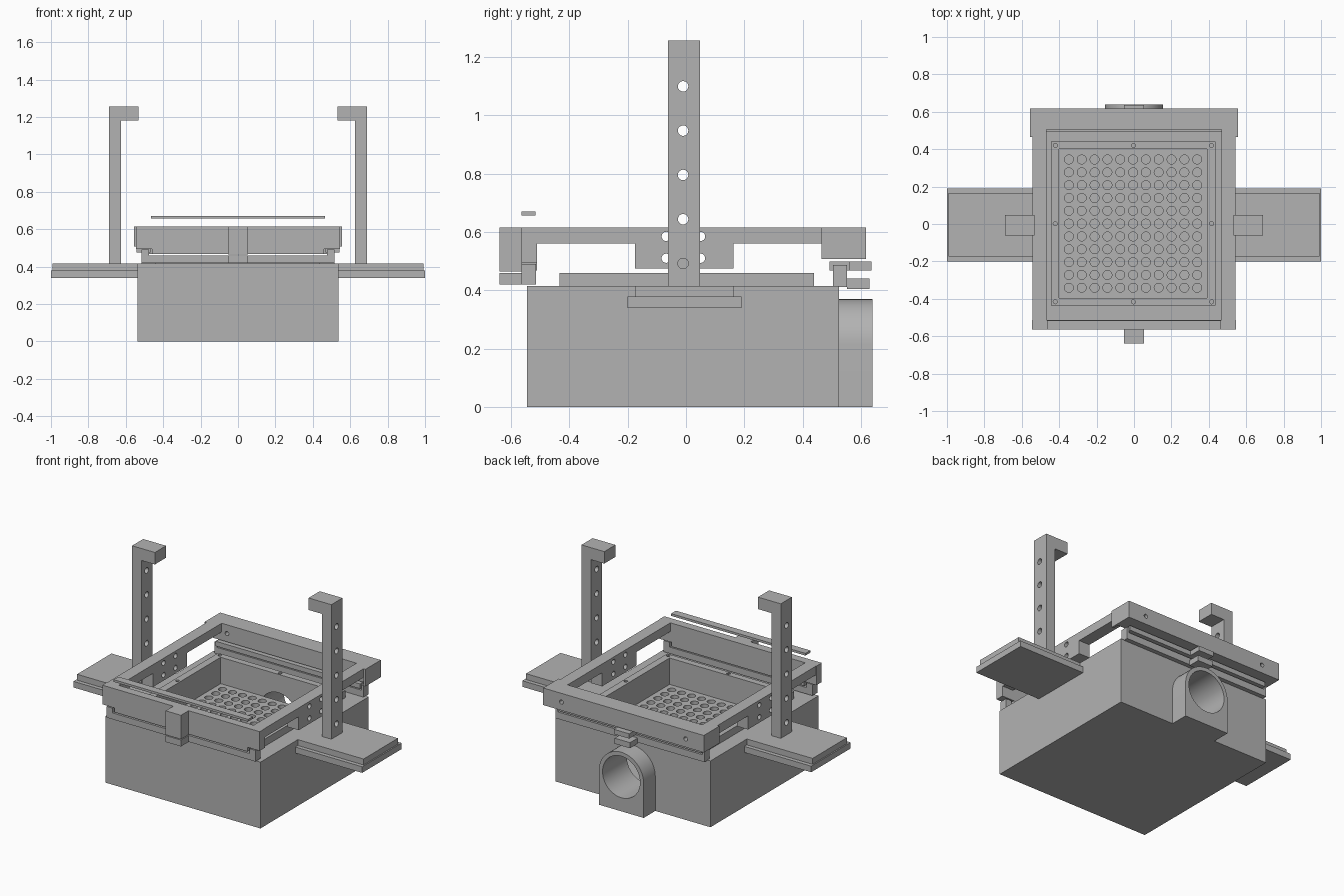
import bpy, bmesh, math
from mathutils import Matrix

if "Cube" in bpy.data.objects:
    bpy.data.objects.remove(bpy.data.objects["Cube"], do_unlink=True)

grey = bpy.data.materials.new("plain grey")
grey.use_nodes = True
grey.diffuse_color = (0.45, 0.45, 0.45, 1)
grey.node_tree.nodes["Principled BSDF"].inputs["Base Color"].default_value = (0.45, 0.45, 0.45, 1)

# Local extrusion frames: profile coordinates are the two remaining axes
FRAMES = {
    "x": Matrix(((0, 0, 1, 0), (1, 0, 0, 0), (0, 1, 0, 0), (0, 0, 0, 1))),
    "y": Matrix(((1, 0, 0, 0), (0, 0, -1, 0), (0, 1, 0, 0), (0, 0, 0, 1))),
    "z": Matrix.Identity(4),
}


def link(name, mesh):
    obj = bpy.data.objects.new(name, mesh)
    bpy.context.collection.objects.link(obj)
    return obj


def baked(obj):
    bpy.context.view_layer.update()
    deps = bpy.context.evaluated_depsgraph_get()
    return bpy.data.meshes.new_from_object(obj.evaluated_get(deps))


def rect(u0, u1, v0, v1):
    return [(u0, v0), (u1, v0), (u1, v1), (u0, v1)]


def circle(u, v, r, n=24):
    return [(u + r * math.cos(math.tau * i / n), v + r * math.sin(math.tau * i / n))
            for i in range(n)]


def plate(name, axis, lo, hi, outline, holes=()):
    """Extrude an outline with holes along an axis, from lo to hi."""
    curve = bpy.data.curves.new(name, "CURVE")
    curve.dimensions = "2D"
    curve.fill_mode = "BOTH"
    curve.extrude = (hi - lo) / 2
    for loop in [outline, *holes]:
        spline = curve.splines.new("POLY")
        spline.points.add(len(loop) - 1)
        for point, (u, v) in zip(spline.points, loop):
            point.co = (u, v, 0, 1)
        spline.use_cyclic_u = True
    temp = link(name + " curve", curve)
    mesh = baked(temp)
    bpy.data.objects.remove(temp, do_unlink=True)
    mid = (lo + hi) / 2
    shift = Matrix.Translation([mid if a == axis else 0 for a in "xyz"])
    bm = bmesh.new()
    bm.from_mesh(mesh)
    bmesh.ops.transform(bm, matrix=shift @ FRAMES[axis], verts=bm.verts)
    bmesh.ops.remove_doubles(bm, verts=bm.verts, dist=0.00005)
    bmesh.ops.recalc_face_normals(bm, faces=bm.faces)
    bm.to_mesh(mesh)
    bm.free()
    mesh.materials.clear()
    mesh.materials.append(grey)
    return link(name, mesh)


def block(name, x0, x1, y0, y1, z0, z1):
    return plate(name, "z", z0, z1, rect(x0, x1, y0, y1))


def mirrored(half):
    """Complete a profile given by its right-hand side, bottom to top."""
    return half + [(-u, v) for u, v in reversed(half)]


def cut(obj, cutter):
    mod = obj.modifiers.new("cut", "BOOLEAN")
    mod.operation = "DIFFERENCE"
    mod.solver = "EXACT"
    mod.object = cutter
    mesh = baked(obj)
    obj.modifiers.clear()
    obj.data = mesh
    bpy.data.objects.remove(cutter, do_unlink=True)


# Hollow box with a round outlet in its back wall
box = block("box", -0.537, 0.537, -0.545, 0.525, 0, 0.415)
cut(box, block("cavity", -0.4, 0.39, -0.395, 0.4, 0.03, 0.5))
cut(box, plate("outlet bore", "y", 0.35, 0.6, circle(0, 0.215, 0.13, 48)))

# Arched outlet port
arch = [(0.155 * math.cos(math.pi * i / 24), 0.215 + 0.155 * math.sin(math.pi * i / 24))
        for i in range(25)]
plate("outlet_port", "y", 0.525, 0.64, [(-0.155, 0), (0.155, 0)] + arch,
      [circle(0, 0.215, 0.13, 48)])

# Perforated tray inside the box
pitch = 0.0686
plate("perforated_tray", "z", 0.27, 0.295, rect(-0.4, 0.39, -0.395, 0.4),
      [circle(-0.005 + pitch * i, 0.002 + pitch * j, 0.024, 20)
       for i in range(-5, 6) for j in range(-5, 6)])

# Rim around the opening, with screw holes
screws = [circle(-0.003 + 0.418 * i, 0.002 + 0.418 * j, 0.011, 12)
          for i in (-1, 0, 1) for j in (-1, 0, 1) if i or j]
plate("rim", "z", 0.415, 0.46, rect(-0.445, 0.435, -0.435, 0.44),
      [rect(-0.4, 0.39, -0.395, 0.4)] + screws)

# Lifting frame: side rails with drilled centre drops
rail = [(-0.512, 0.56), (-0.175, 0.56), (-0.175, 0.475), (0.163, 0.475),
        (0.163, 0.56), (0.505, 0.56), (0.505, 0.615), (-0.512, 0.615)]
rail_holes = [circle(y, z, 0.016, 16) for y in (-0.068, 0.05) for z in (0.51, 0.585)]
for side, s in (("left", 1), ("right", -1)):
    a, b = sorted((s * 0.467, s * 0.543))
    plate(side + "_frame_rail", "x", a, b, rail, rail_holes)

# Lifting frame: front bar, back bar and end ears
plate("frame_front_bar", "y", -0.564, -0.512, mirrored(
    [(0.46, 0.468), (0.46, 0.495), (0.545, 0.495), (0.545, 0.615)]))
plate("frame_back_bar", "y", 0.505, 0.618, rect(-0.543, 0.543, 0.508, 0.615),
      [circle(x, 0.56, 0.013, 16) for x in (-0.43, 0.43)])
for side, s in (("left", 1), ("right", -1)):
    a, b = sorted((s * 0.543, s * 0.556))
    block(side + "_frame_ear", a, b, 0.465, 0.618, 0.508, 0.615)
block("frame_front_knob", -0.053, 0.053, -0.64, -0.564, 0.465, 0.615)

# Lower front slide with raised hook ends
plate("front_slide", "y", -0.564, -0.515, mirrored(
    [(0.515, 0.42), (0.515, 0.49), (0.475, 0.49), (0.475, 0.46)]))
block("front_slide_knob", -0.053, 0.053, -0.64, -0.564, 0.42, 0.46)

# Back slides, upper and lower
block("back_upper_slide", -0.5, 0.5, 0.493, 0.562, 0.468, 0.498)
block("back_upper_knob", -0.053, 0.053, 0.562, 0.637, 0.468, 0.498)
block("back_lower_slide", -0.515, 0.515, 0.505, 0.553, 0.412, 0.455)
block("back_lower_knob", -0.053, 0.053, 0.553, 0.63, 0.405, 0.44)
for side, s in (("left", 1), ("right", -1)):
    a, b = sorted((s * 0.5, s * 0.515))
    block(side + "_back_hook", a, b, 0.505, 0.553, 0.455, 0.487)

# Loose strip above the front bar
block("floating_strip", -0.465, 0.465, -0.565, -0.517, 0.657, 0.671)

# Side tables and drilled hook posts
for side, s in (("left", 1), ("right", -1)):
    a, b = sorted((s * 0.537, s))
    block(side + "_table_base", a, b, -0.2, 0.19, 0.34, 0.378)
    a, b = sorted((s * 0.537, s * 0.992))
    block(side + "_table_top", a, b, -0.175, 0.165, 0.378, 0.415)
    a, b = sorted((s * 0.625, s * 0.69))
    plate(side + "_post", "x", a, b, rect(-0.062, 0.048, 0.415, 1.257),
          [circle(-0.01, 0.492 + 0.152 * i, 0.018) for i in range(5)])
    a, b = sorted((s * 0.532, s * 0.625))
    block(side + "_post_hook", a, b, -0.062, 0.048, 1.182, 1.257)

# Smooth the round walls, keep edges sharp
bpy.ops.object.select_all(action="DESELECT")
for obj in bpy.context.scene.objects:
    if obj.type == "MESH" and grey.name in obj.data.materials:
        obj.select_set(True)
        bpy.context.view_layer.objects.active = obj
bpy.ops.object.shade_smooth_by_angle(angle=math.radians(30))
